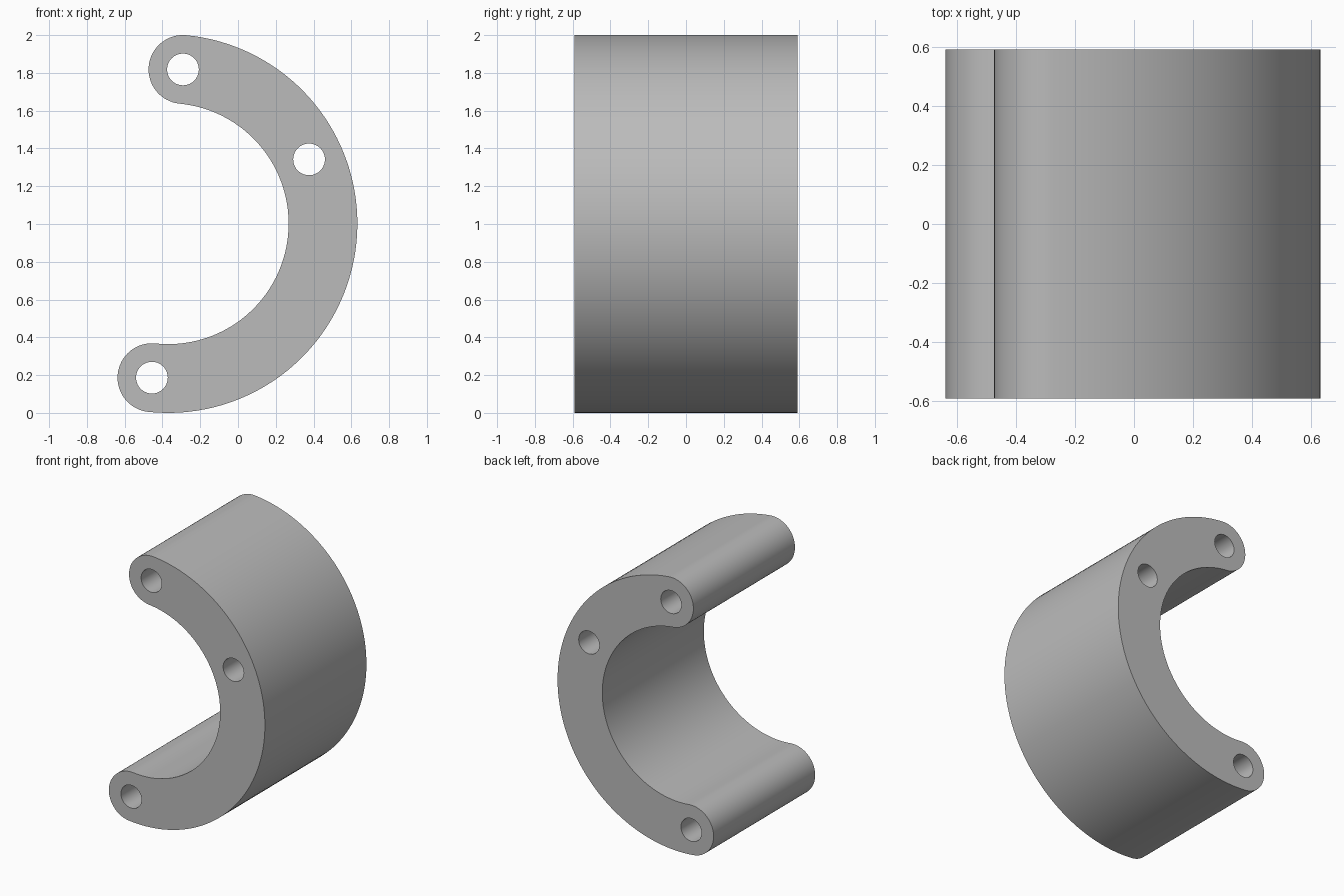
import bpy, bmesh
from math import cos, sin, radians, pi

cube = bpy.data.objects.get("Cube")
if cube:
    bpy.data.objects.remove(cube, do_unlink=True)

CX, CZ = -0.37, 1.002        # centre of the C-shaped sweep
MID, HALF = 0.82, 0.182      # centreline radius and half width
START, END = -96, 84.5       # sweep angles in degrees
HALF_DEPTH = 0.59
HOLE = 0.084


def arc(cx, cz, r, a0, a1, n):
    """Points on an arc, without the last one."""
    angles = [radians(a0 + (a1 - a0) * i / n) for i in range(n)]
    return [(cx + r * cos(a), cz + r * sin(a)) for a in angles]


def on_centreline(angle):
    a = radians(angle)
    return CX + MID * cos(a), CZ + MID * sin(a)


# Outline: outer arc, rounded upper end, inner arc, rounded lower end
outline = arc(CX, CZ, MID + HALF, START, END, 72)
outline += arc(*on_centreline(END), HALF, END, END + 180, 32)
outline += arc(CX, CZ, MID - HALF, END, START, 72)
outline += arc(*on_centreline(START), HALF, START + 180, START + 360, 32)

# Three round through holes along the centreline
holes = [arc(*on_centreline(a), HOLE, 0, 360, 40) for a in (START, 24.5, END)]

# Filled curve with thickness
curve = bpy.data.curves.new("curved_bracket", "CURVE")
curve.dimensions = "2D"
curve.fill_mode = "BOTH"
curve.extrude = HALF_DEPTH
for loop in [outline] + holes:
    spline = curve.splines.new("POLY")
    spline.points.add(len(loop) - 1)
    for point, (x, z) in zip(spline.points, loop):
        point.co = (x, z, 0, 1)
    spline.use_cyclic_u = True

bracket = bpy.data.objects.new("curved_bracket", curve)
bpy.context.collection.objects.link(bracket)
bracket.rotation_euler.x = pi / 2
bpy.ops.object.select_all(action="DESELECT")
bracket.select_set(True)
bpy.context.view_layer.objects.active = bracket
bpy.ops.object.convert(target="MESH")
bracket = bpy.context.object
bracket.name = "curved_bracket"
bpy.ops.object.transform_apply(location=False, rotation=True, scale=False)

# Weld caps to walls
bm = bmesh.new()
bm.from_mesh(bracket.data)
bmesh.ops.remove_doubles(bm, verts=bm.verts, dist=0.0005)
bmesh.ops.recalc_face_normals(bm, faces=bm.faces)
bm.to_mesh(bracket.data)
bm.free()

# Plain grey material
grey = bpy.data.materials.new("plain_grey")
grey.use_nodes = True
colour = (0.5, 0.5, 0.5, 1)
grey.diffuse_color = colour
grey.node_tree.nodes["Principled BSDF"].inputs["Base Color"].default_value = colour
bracket.data.materials.clear()
bracket.data.materials.append(grey)
bpy.ops.object.shade_smooth_by_angle(angle=radians(30))
